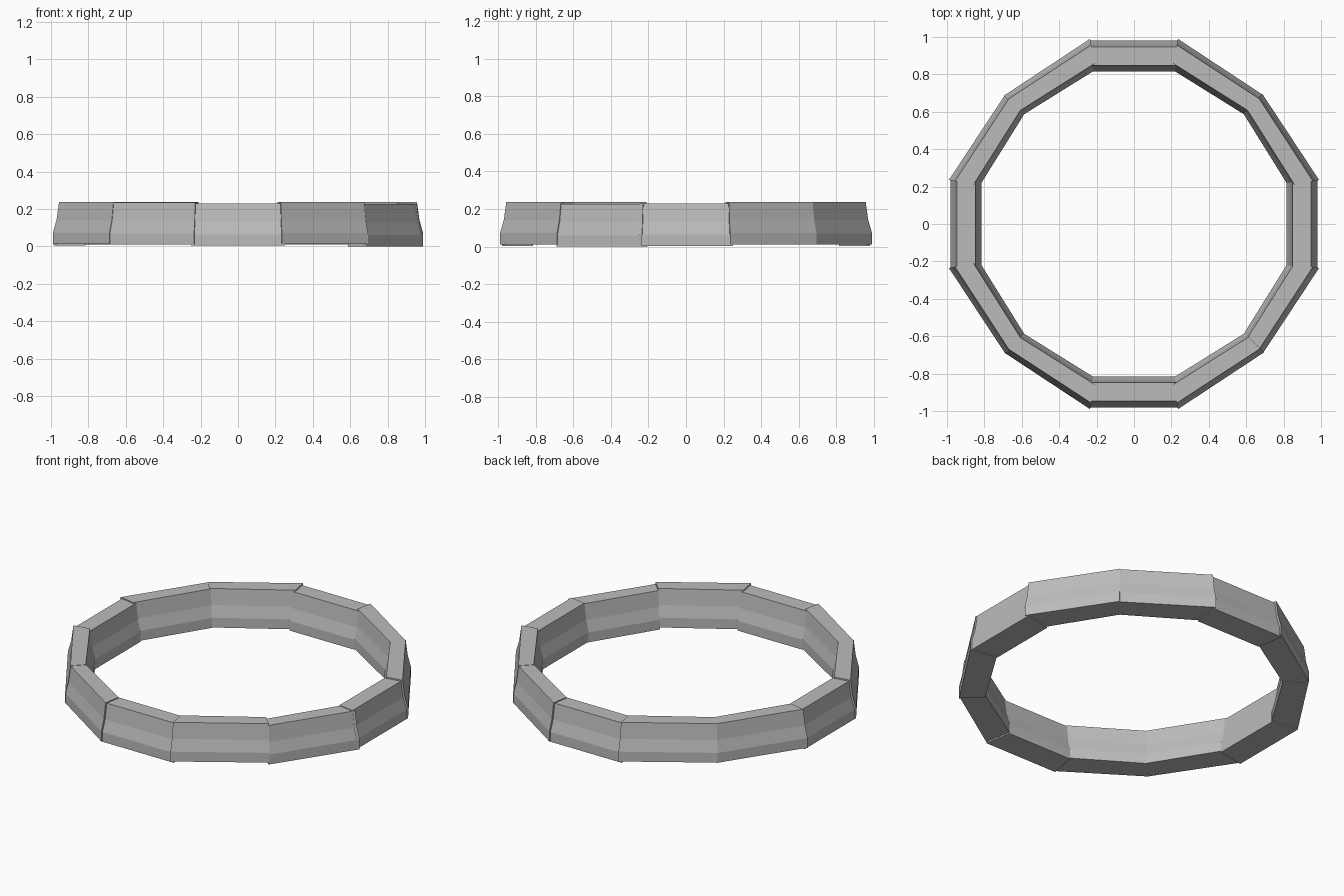
import bpy
import bmesh
from math import pi
from mathutils import Matrix, Vector

cube = bpy.data.objects.get("Cube")
if cube:
    bpy.data.objects.remove(cube)

stone = bpy.data.materials.new("Plain grey")
stone.use_nodes = True
GREY = (0.5, 0.5, 0.5, 1)
stone.diffuse_color = GREY
stone.node_tree.nodes["Principled BSDF"].inputs["Base Color"].default_value = GREY

# Flared wall section: (fraction from inner to outer foot, height)
half = [(1, 0), (1, 0.06), (0.88, 0.13), (0.8, 0.226)]
PROFILE = half + [(1 - t, z) for t, z in reversed(half)]


def wall_segment(name, start, end, turn, lift, extend=(0, 0)):
    """Loft the section between two corners, each an (inner, outer) pair."""
    start, end = [[Vector(p) for p in c] for c in (start, end)]
    along = (end[1] - start[1]).normalized()
    bm = bmesh.new()
    rings = []
    for corner, shift in ((start, -extend[0]), (end, extend[1])):
        ring = []
        for t, z in PROFILE:
            p = corner[0].lerp(corner[1], t) + along * shift
            ring.append(bm.verts.new((p.x, p.y, z + lift)))
        rings.append(ring)
    a, b = rings
    n = len(a)
    for i in range(n):
        j = (i + 1) % n
        bm.faces.new((a[i], a[j], b[j], b[i]))
    bm.faces.new(a)
    bm.faces.new(b)
    bm.transform(Matrix.Rotation(turn, 4, "Z"))
    bmesh.ops.recalc_face_normals(bm, faces=bm.faces)
    mesh = bpy.data.meshes.new(name)
    bm.to_mesh(mesh)
    bm.free()
    mesh.materials.append(stone)
    obj = bpy.data.objects.new(name, mesh)
    bpy.context.collection.objects.link(obj)


# Corners of one quarter, in plan
right_low = ((0.815, -0.22), (0.98, -0.25))
right_high = ((0.815, 0.22), (0.98, 0.25))
diagonal = ((0.587, 0.587), (0.69, 0.69))
back_right = ((0.22, 0.815), (0.25, 0.98))

# Three wall pieces per quarter; the slanted ones overlap the straight ones
for q, side in enumerate(("left", "back", "right", "front")):
    turn = q * pi / 2
    wall_segment(side + "_straight_wall", right_low, right_high, turn, 0.004)
    wall_segment(side + "_slanted_wall_a", right_high, diagonal, turn, 0.012, (0.018, 0.006))
    wall_segment(side + "_slanted_wall_b", diagonal, back_right, turn, 0.0 if q == 3 else 0.01, (0, 0.018))
